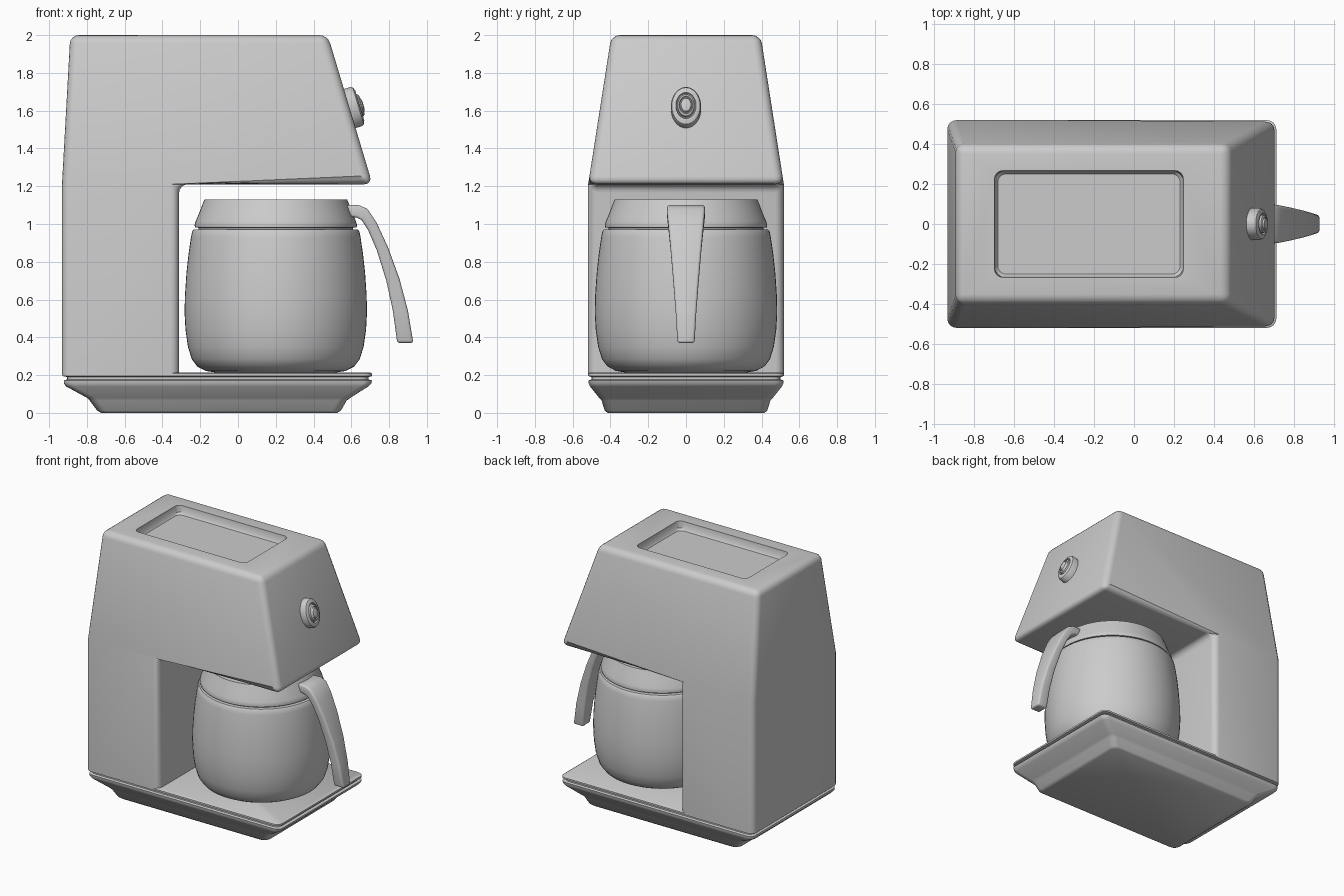
import bpy, bmesh, math
from mathutils import Matrix

if "Cube" in bpy.data.objects:
    bpy.data.objects.remove(bpy.data.objects["Cube"])


def finish(bm, name, angle=35):
    bmesh.ops.recalc_face_normals(bm, faces=bm.faces[:])
    me = bpy.data.meshes.new(name)
    bm.to_mesh(me)
    bm.free()
    ob = bpy.data.objects.new(name, me)
    bpy.context.collection.objects.link(ob)
    smooth(ob, angle)
    return ob


def smooth(ob, angle=35):
    bpy.ops.object.select_all(action='DESELECT')
    ob.select_set(True)
    bpy.context.view_layer.objects.active = ob
    bpy.ops.object.shade_smooth_by_angle(angle=math.radians(angle))


def skin(bm, rings):
    """Bridge equal-length rings of points and cap both ends."""
    vs = [[bm.verts.new(p) for p in r] for r in rings]
    n = len(vs[0])
    for a, b in zip(vs, vs[1:]):
        for i in range(n):
            j = (i + 1) % n
            bm.faces.new((a[i], a[j], b[j], b[i]))
    bm.faces.new(vs[0])
    bm.faces.new(vs[-1])


def rounded_rect(z, x0, x1, hy, r, seg=4):
    pts = []
    for k, (cx, cy) in enumerate([(x1 - r, hy - r), (x0 + r, hy - r), (x0 + r, r - hy), (x1 - r, r - hy)]):
        for s in range(seg + 1):
            a = math.pi / 2 * (k + s / seg)
            pts.append((cx + r * math.cos(a), cy + r * math.sin(a), z))
    return pts


def lathe(name, profile, steps=64, matrix=Matrix()):
    bm = bmesh.new()
    skin(bm, [[(r * math.cos(2 * math.pi * i / steps), r * math.sin(2 * math.pi * i / steps), z)
               for i in range(steps)] for r, z in profile])
    bm.transform(matrix)
    return finish(bm, name)


# Base: stepped tray with a flared skirt and a groove under the top plate
bm = bmesh.new()
base = [(0, -.725, .525, .415), (.012, -.745, .545, .43), (.065, -.785, .575, .447),
        (.08, -.80, .595, .46), (.14, -.91, .69, .508), (.155, -.922, .705, .515),
        (.172, -.922, .71, .517), (.177, -.905, .69, .50), (.19, -.905, .69, .50),
        (.195, -.93, .71, .518), (.208, -.93, .71, .518), (.214, -.922, .70, .51)]
skin(bm, [rounded_rect(z, x0, x1, hy, .045) for z, x0, x1, hy in base])
finish(bm, "base_tray")

# Body: column and overhanging tapered head in one shell
prof = [(-.932, .20, .518), (-.312, .20, .518), (-.312, 1.21, .518), (.712, 1.21, .518),
        (.475, 2.0, .395), (-.888, 2.0, .395), (-.932, 1.21, .518)]
bm = bmesh.new()
sides = [[bm.verts.new((x, s * w, z)) for x, z, w in prof] for s in (-1, 1)]
for v in sides:
    bm.faces.new([v[i] for i in (0, 1, 2, 6)])
    bm.faces.new([v[i] for i in (6, 2, 3, 4, 5)])
for i in range(7):
    j = (i + 1) % 7
    bm.faces.new((sides[0][i], sides[0][j], sides[1][j], sides[1][i]))
bmesh.ops.recalc_face_normals(bm, faces=bm.faces[:])
edges = [e for e in bm.edges if e.calc_face_angle() > math.radians(20)
         and not all(v.co.z < .21 for v in e.verts)]
bmesh.ops.bevel(bm, geom=edges, offset=.045, offset_type='OFFSET', segments=4,
                profile=.5, affect='EDGES', clamp_overlap=True)
body = finish(bm, "body")

# Recess in the top of the head
bm = bmesh.new()
skin(bm, [rounded_rect(z, -.70 + d, .25 - d, .27 - d, .04)
          for z, d in [(1.935, .02), (1.95, .008), (2.05, 0)]])
cutter = finish(bm, "recess_cutter")
cutter.hide_render = True
mod = body.modifiers.new("recess", 'BOOLEAN')
mod.operation = 'DIFFERENCE'
mod.solver = 'EXACT'
mod.object = cutter
bpy.context.view_layer.objects.active = body
bpy.ops.object.modifier_apply(modifier=mod.name)
bpy.data.objects.remove(cutter)
smooth(body)

# Carafe and its lid
at_pot = Matrix.Translation((.2, 0, 0))
lathe("carafe", [(.32, .214), (.37, .222), (.415, .245), (.445, .285), (.465, .35), (.478, .44),
                 (.483, .53), (.481, .62), (.473, .74), (.462, .84), (.449, .93), (.443, .96),
                 (.435, .97), (.41, .972)], matrix=at_pot)
lathe("carafe_lid", [(.41, .965), (.41, .98), (.428, .982), (.43, .995), (.424, 1.015),
                     (.405, 1.06), (.388, 1.105), (.378, 1.13), (.36, 1.13)], matrix=at_pot)

# Handle: tapering strap given by inner point, outer point and half width
handle = [(.555, 1.04, .565, 1.10, .095), (.625, 1.035, .64, 1.10, .10), (.655, 1.02, .685, 1.08, .10),
          (.69, .965, .735, 1.005, .093), (.735, .86, .795, .875, .082), (.785, .70, .855, .71, .068),
          (.82, .54, .90, .54, .055), (.843, .37, .928, .37, .045)]
bm = bmesh.new()
skin(bm, [[(x0, -w, z0), (x1, -w, z1), (x1, w, z1), (x0, w, z0)] for x0, z0, x1, z1, w in handle])
bmesh.ops.recalc_face_normals(bm, faces=bm.faces[:])
edges = [e for e in bm.edges if e.calc_face_angle() > math.radians(50)]
bmesh.ops.bevel(bm, geom=edges, offset=.014, segments=3, profile=.5, affect='EDGES', clamp_overlap=True)
finish(bm, "carafe_handle")

# Oval button set square to the sloped front
lathe("power_button", [(.08, -.02), (.08, .04), (.075, .052), (.062, .06), (.054, .06), (.05, .05),
                       (.046, .05), (.044, .066), (.036, .072), (.033, .066), (.03, .066),
                       (.026, .076), (.012, .08)], 40,
      Matrix.Translation((.587, 0, 1.61)) @ Matrix.Rotation(math.radians(73.3), 4, 'Y')
      @ Matrix.Diagonal((1.35, 1, 1, 1)))
